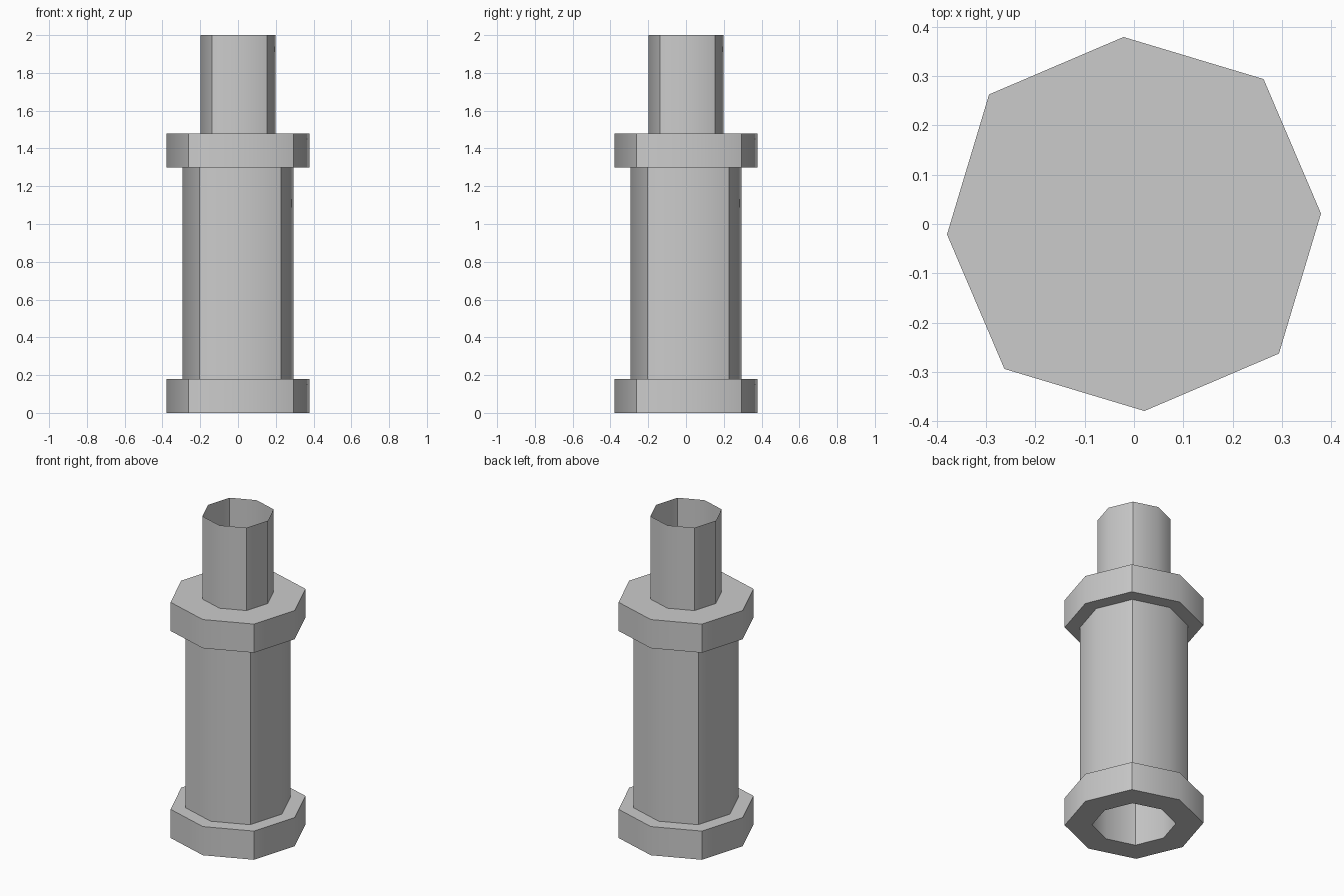
import bpy, bmesh
from math import sin, cos, radians

if "Cube" in bpy.data.objects:
    bpy.data.objects.remove(bpy.data.objects["Cube"])


def ring(bm, r, z):
    # slightly irregular octagon: diagonal corners sit a little further out
    verts = []
    for i in range(8):
        a = radians(3.2 + 45 * i)
        rr = r * (1.038 if i % 2 else 1.0)
        verts.append(bm.verts.new((rr * cos(a), rr * sin(a), z)))
    return verts


def lathe(name, profile, cap_start=False, cap_end=False):
    bm = bmesh.new()
    rings = [ring(bm, r, z) for r, z in profile]
    for lo, hi in zip(rings, rings[1:]):
        for i in range(8):
            j = (i + 1) % 8
            bm.faces.new((lo[i], lo[j], hi[j], hi[i]))
    if cap_start:
        bm.faces.new(rings[0][::-1])
    if cap_end:
        bm.faces.new(rings[-1])
    me = bpy.data.meshes.new(name)
    bm.to_mesh(me)
    bm.free()
    ob = bpy.data.objects.new(name, me)
    bpy.context.collection.objects.link(ob)
    bpy.ops.object.select_all(action='DESELECT')
    ob.select_set(True)
    bpy.context.view_layer.objects.active = ob
    bpy.ops.object.shade_smooth_by_angle(angle=radians(45))
    return ob


# housing: deep bore, base flange, barrel and closed upper collar
lathe("flanged_housing", [
    (0.23, 1.30), (0.23, 0.0),
    (0.38, 0.0), (0.38, 0.18),
    (0.295, 0.18), (0.295, 1.30),
    (0.38, 1.30), (0.38, 1.48)], cap_start=True, cap_end=True)

# thin open tube standing on the collar
lathe("upper_tube", [(0.2, 1.48), (0.2, 2.0)])
